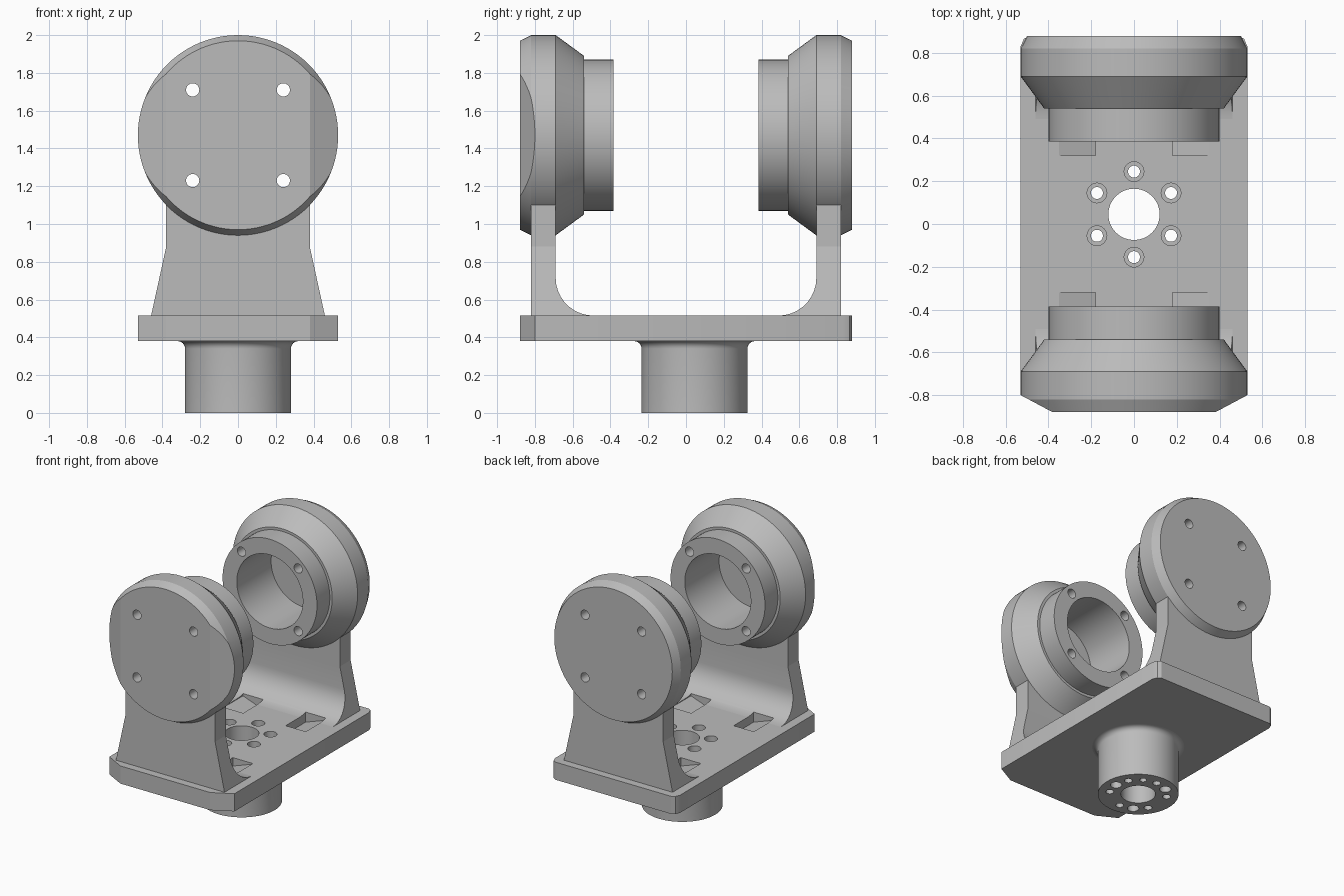
import bpy, bmesh
from math import sin, cos, pi, radians, sqrt
from mathutils import Matrix, Vector

old = bpy.data.objects.get("Cube")
if old:
    bpy.data.objects.remove(old, do_unlink=True)

grey = bpy.data.materials.new("machined_grey")
grey.use_nodes = True
GREY = (0.5, 0.5, 0.5, 1)
grey.diffuse_color = GREY
grey.node_tree.nodes["Principled BSDF"].inputs["Base Color"].default_value = GREY

AXIS_Z = 1.47      # height of the bearing axis
POST_Y = 0.045     # post centre
ALONG_Y = Matrix.Rotation(radians(-90), 4, 'X')   # local z -> +y


def make(name, bm):
    bmesh.ops.recalc_face_normals(bm, faces=bm.faces)
    me = bpy.data.meshes.new(name)
    bm.to_mesh(me)
    bm.free()
    me.materials.append(grey)
    ob = bpy.data.objects.new(name, me)
    bpy.context.collection.objects.link(ob)
    return ob


def prism(name, bottom, top):
    """Solid between two matching loops of points."""
    bm = bmesh.new()
    a = [bm.verts.new(p) for p in bottom]
    b = [bm.verts.new(p) for p in top]
    bm.faces.new(a)
    bm.faces.new(b)
    for i in range(len(a)):
        j = (i + 1) % len(a)
        bm.faces.new((a[i], a[j], b[j], b[i]))
    return make(name, bm)


def lathe(name, profile, matrix, sides=96):
    """Revolve (radius, height) points; the profile starts and ends on the axis."""
    bm = bmesh.new()
    rings = [[bm.verts.new((r * cos(2 * pi * i / sides), r * sin(2 * pi * i / sides), h))
              for i in range(sides)] for r, h in profile]
    for lo, hi in zip(rings, rings[1:]):
        for i in range(sides):
            j = (i + 1) % sides
            bm.faces.new((lo[i], lo[j], hi[j], hi[i]))
    bm.faces.new(rings[0])
    bm.faces.new(rings[-1])
    bmesh.ops.transform(bm, matrix=matrix, verts=bm.verts)
    return make(name, bm)


def drill(r, x, y, z0, z1):
    return lathe("drill", [(r, z0), (r, z1)], Matrix.Translation((x, y, 0)), 32)


def boolean(ob, cutter, op='DIFFERENCE', keep=False):
    cutter.hide_render = True
    mod = ob.modifiers.new("cut", 'BOOLEAN')
    mod.operation, mod.object, mod.solver = op, cutter, 'EXACT'
    bpy.context.view_layer.objects.active = ob
    bpy.ops.object.modifier_apply(modifier=mod.name)
    if not keep:
        bpy.data.objects.remove(cutter, do_unlink=True)


def smooth(ob):
    bpy.ops.object.select_all(action='DESELECT')
    ob.select_set(True)
    bpy.context.view_layer.objects.active = ob
    bpy.ops.object.shade_smooth_by_angle(angle=radians(25))


# Plan outline: broad chamfers at the front, small rounded corners at the back
half = [(0.38, -0.88), (0.53, -0.80), (0.53, 0.83), (0.515, 0.865), (0.49, 0.88)]
plan = half + [(-x, y) for x, y in reversed(half)]


def plan_prism(name, z0, z1):
    return prism(name, [(x, y, z0) for x, y in plan], [(x, y, z1) for x, y in plan])


plate = plan_prism("base_plate", 0.38, 0.515)

# Round post with a flared top
flare = [(0.32 - 0.04 * sin(a), 0.34 + 0.04 * cos(a))
         for a in [radians(t) for t in range(90, -1, -15)]]
post = lathe("mounting_post", [(0.28, 0)] + flare, Matrix.Translation((0, POST_Y, 0)))

# Central bore and bolt circle through plate and post
for part in (plate, post):
    boolean(part, drill(0.12, 0, POST_Y, -0.1, 0.7))
    for k in range(6):
        a = radians(30 + 60 * k)
        boolean(part, drill(0.028, 0.2 * cos(a), POST_Y + 0.2 * sin(a), -0.1, 0.7))
for k in range(6):
    a = radians(30 + 60 * k)
    boolean(plate, drill(0.046, 0.2 * cos(a), POST_Y + 0.2 * sin(a), 0.45, 0.7))

# Blind holes in the foot of the post
for angle, r in ((0, 0.04), (120, 0.04), (240, 0.04), (60, 0.024)):
    a = radians(angle)
    boolean(post, drill(r, 0.2 * cos(a), POST_Y + 0.2 * sin(a), -0.1, 0.08))

# Arms: filleted foot that tapers, then a straight neck
FOOT, NECK = 0.515, 0.88


def width(z):
    return 0.46 - 0.08 * (z - FOOT) / (NECK - FOOT)


fillet = [(0.49 + 0.2 * sin(a), FOOT + 0.2 - 0.2 * cos(a))
          for a in [radians(t) for t in range(0, 91, 10)]]
foot_side = fillet + [(0.69, NECK), (0.82, NECK), (0.82, FOOT)]
neck_side = [(0.69, NECK), (0.69, 1.12), (0.82, 1.12), (0.82, NECK)]

# Bearing head profile: (radius, distance from centre), with an open bore
head_profile = [(0.50, 0.88), (0.53, 0.82), (0.53, 0.69), (0.42, 0.54),
                (0.40, 0.54), (0.40, 0.385), (0.28, 0.385), (0.28, 0.80)]

for side, s in (("front", -1), ("back", 1)):
    foot = prism(side + "_arm_foot",
                 [(-width(z), s * y, z) for y, z in foot_side],
                 [(width(z), s * y, z) for y, z in foot_side])
    prism(side + "_arm_neck",
          [(-0.38, s * y, z) for y, z in neck_side],
          [(0.38, s * y, z) for y, z in neck_side])

    head = lathe(side + "_bearing_head", [(r, s * d) for r, d in head_profile],
                 Matrix.Translation((0, 0, AXIS_Z)) @ ALONG_Y)
    if s < 0:
        boolean(head, plan_prism("clip", 0.8, 2.2), 'INTERSECT')

    for sx in (-1, 1):
        # Screw holes through the head
        for sz in (-1, 1):
            boolean(head, lathe("drill", [(0.035, s * 0.3), (0.035, s * 1.0)],
                                Matrix.Translation((0.24 * sx, 0, AXIS_Z + 0.24 * sz))
                                @ ALONG_Y, 32))
        # Sloping clearance pockets in the floor
        wedge = [(0.18, 0.45), (0.35, 0.51), (0.35, 0.6), (0.18, 0.6)]
        pocket = prism("pocket", [(sx * x, s * 0.32, z) for x, z in wedge],
                       [(sx * x, s * 0.56, z) for x, z in wedge])
        boolean(plate, pocket, keep=True)
        boolean(foot, pocket)
    smooth(head)
    smooth(foot)

smooth(plate)
smooth(post)
